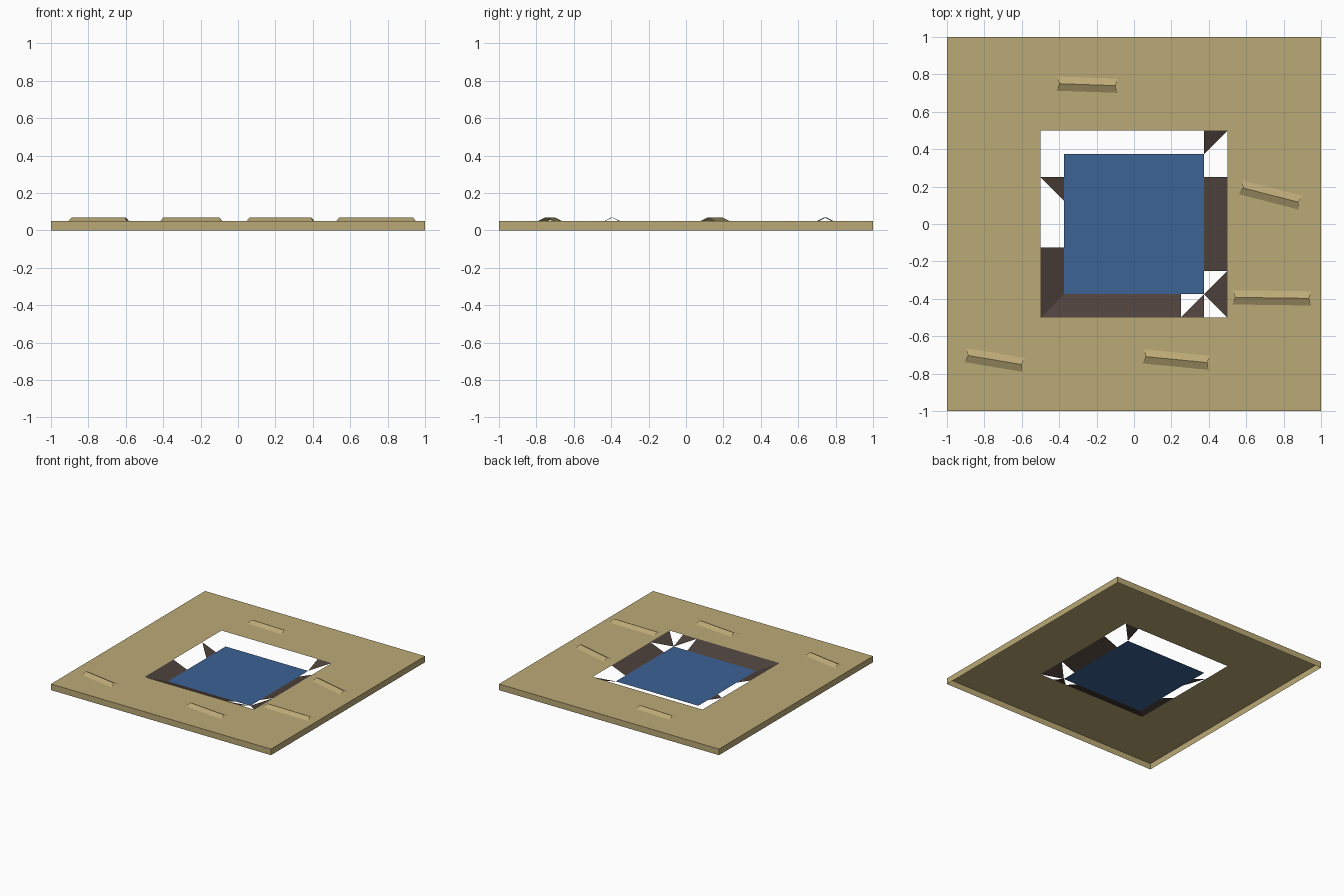
import bpy, bmesh
from math import radians
from mathutils import Vector, Matrix

if "Cube" in bpy.data.objects:
    bpy.data.objects.remove(bpy.data.objects["Cube"], do_unlink=True)

TOP = 0.05       # height of the ground
HOLE = 0.5       # half width of the pond opening
POND = 0.375     # half width of the water
UP = Vector((0, 0, 1))


def material(name, rgb):
    mat = bpy.data.materials.new(name)
    mat.use_nodes = True
    mat.diffuse_color = (*rgb, 1)
    mat.node_tree.nodes["Principled BSDF"].inputs["Base Color"].default_value = (*rgb, 1)
    return mat


sand = material("sand", (0.50, 0.40, 0.18))
blue = material("water_blue", (0.045, 0.126, 0.30))
mud = material("dark_mud", (0.075, 0.053, 0.044))


def build(name, polygons, mat, matrix=None):
    """Make an open sheet of flat faces, all facing up or outward."""
    bm = bmesh.new()
    for poly in polygons:
        bm.faces.new([bm.verts.new(p) for p in poly])
    bmesh.ops.remove_doubles(bm, verts=bm.verts, dist=0.0001)
    bm.normal_update()
    for f in bm.faces:
        if f.normal.dot(f.calc_center_median() + UP) < 0:
            f.normal_flip()
    mesh = bpy.data.meshes.new(name)
    bm.to_mesh(mesh)
    bm.free()
    mesh.materials.append(mat)
    obj = bpy.data.objects.new(name, mesh)
    bpy.context.collection.objects.link(obj)
    if matrix:
        obj.matrix_world = matrix
    return obj


def square(half, z):
    return [(sx * half, sy * half, z) for sx, sy in ((-1, -1), (1, -1), (1, 1), (-1, 1))]


def band(a, b):
    """Quads joining two square loops."""
    return [(a[i], a[i - 1], b[i - 1], b[i]) for i in range(4)]


# Ground: a square ring with a skirt, open underneath
rim = square(1, TOP)
build("sand_ground", band(rim, square(HOLE, TOP)) + band(rim, square(1, 0)), sand)

# Water sheet
build("pond_water", [square(POND, 0)], blue)

# Broken banks: corners on the opening sit at ground height, the rest at the water
H, P, Q, E = HOLE, POND, 0.25, 0.125
banks = {
    "back_corner_bank": [(P, H), (H, H), (P, P)],
    "left_bank": [(P, Q), (H, Q), (H, -Q), (P, -Q)],
    "left_corner_bank": [(H, -Q), (P, -P), (H, -H)],
    "front_corner_bank": [(P, -P), (P, -H), (Q, -H)],
    "front_bank": [(-P, -P), (Q, -P), (Q, -H), (-H, -H)],
    "right_bank": [(-H, -H), (-P, -P), (-P, -E), (-H, -E)],
    "right_shard_bank": [(-H, Q), (-P, Q), (-P, E)],
}
for name, outline in banks.items():
    build(name, [[(x, y, TOP if max(abs(x), abs(y)) > 0.45 else 0) for x, y in outline]], mud)


# Sand ripples: ridged tents with open ends
def ripple(name, x, y, length, angle):
    r, b, w, h = length / 2, length / 2 + 0.013, 0.038, 0.02
    sides = [[(-b, s * w, 0), (b, s * w, 0), (r, 0, h), (-r, 0, h)] for s in (-1, 1)]
    place = Matrix.Translation((x, y, TOP)) @ Matrix.Rotation(radians(angle), 4, "Z")
    build(name, sides, sand, place)


ripple("back_ripple", -0.25, 0.745, 0.30, -2)
ripple("left_ripple", 0.73, 0.155, 0.305, -14.3)
ripple("left_front_ripple", 0.738, -0.395, 0.395, -0.8)
ripple("right_front_ripple", -0.745, -0.727, 0.29, -9.6)
ripple("front_ripple", 0.227, -0.725, 0.33, -5.6)
